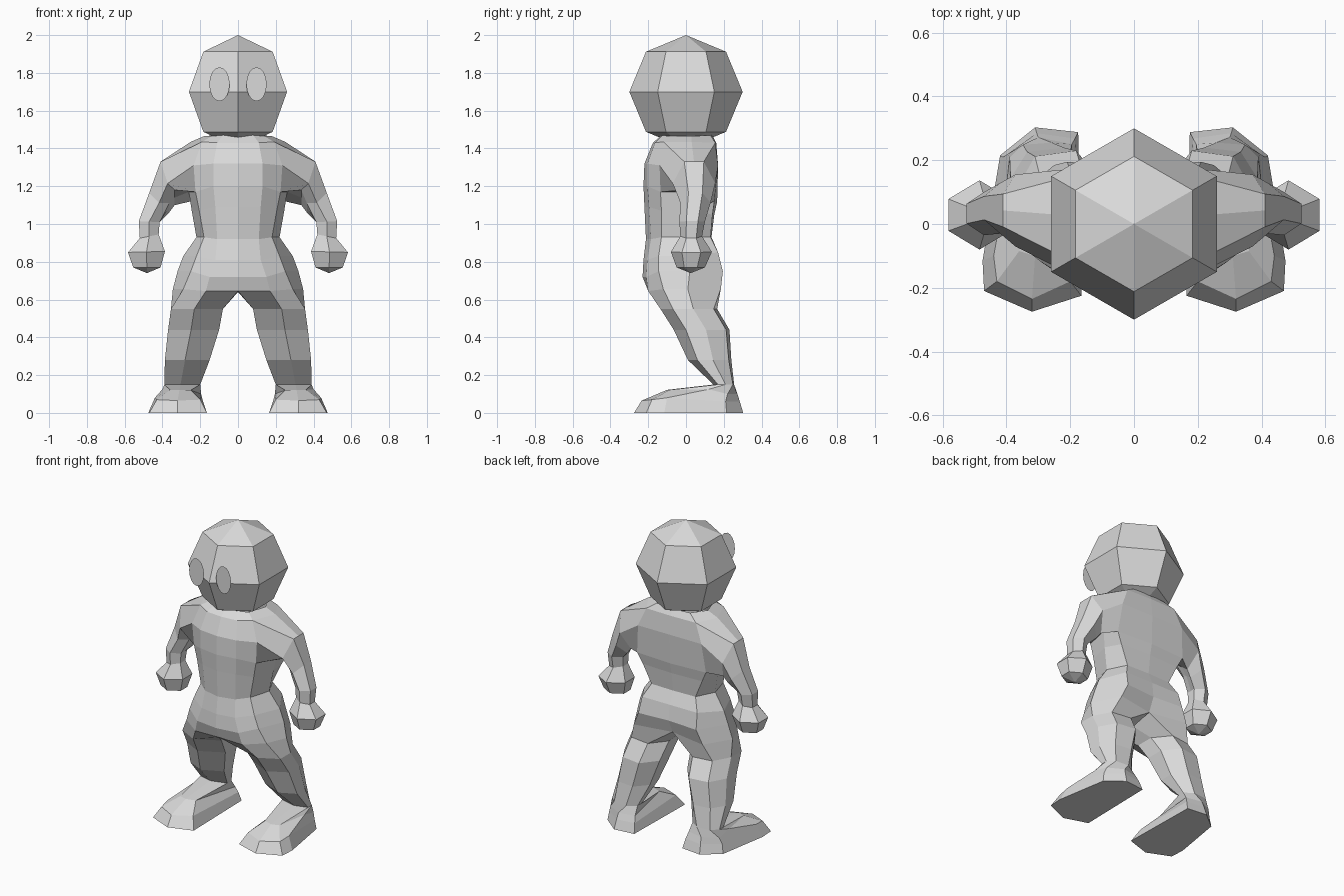
import bpy, bmesh, math

if "Cube" in bpy.data.objects:
    bpy.data.objects.remove(bpy.data.objects["Cube"])

grey = bpy.data.materials.new("plain grey")
grey.diffuse_color = (0.7, 0.7, 0.7, 1)
grey.use_nodes = True
grey.node_tree.nodes["Principled BSDF"].inputs["Base Color"].default_value = grey.diffuse_color


def finish(name, bm, mirror=False):
    bmesh.ops.recalc_face_normals(bm, faces=bm.faces)
    me = bpy.data.meshes.new(name)
    bm.to_mesh(me)
    bm.free()
    me.materials.append(grey)
    ob = bpy.data.objects.new(name, me)
    bpy.context.collection.objects.link(ob)
    if mirror:
        ob.modifiers.new("mirror", 'MIRROR')
    return ob


def skin(bm, rings):
    """Bridge closed rings of vertices; a one-vertex ring is a tip."""
    for a, b in zip(rings, rings[1:]):
        n = max(len(a), len(b))
        for i in range(n):
            j = (i + 1) % n
            if len(a) == 1:
                bm.faces.new((a[0], b[i], b[j]))
            elif len(b) == 1:
                bm.faces.new((a[i], a[j], b[0]))
            else:
                bm.faces.new((a[i], a[j], b[j], b[i]))


def verts(bm, pts):
    return [bm.verts.new(p) for p in pts]


# head: six-sided faceted ball
def head_ring(r, z):
    return [(r * math.sin(k * math.pi / 3), -r * math.cos(k * math.pi / 3), z) for k in range(6)]


bm = bmesh.new()
skin(bm, [verts(bm, r) for r in ([(0, 0, 1.40)], head_ring(.212, 1.488), head_ring(.3, 1.70),
                                 head_ring(.212, 1.912), [(0, 0, 2.0)])])
finish("head", bm)

# eyes: flat upright ovals
bm = bmesh.new()
bm.faces.new(verts(bm, [(.098 + .054 * math.cos(t * math.pi / 8), -.29,
                         1.74 + .09 * math.sin(t * math.pi / 8)) for t in range(16)]))
finish("eyes", bm, True)

# body: one half, mirrored. Torso rows are (front z, side z, back z) and plan points
body = bmesh.new()
rows = [
    ((1.47, 1.465, 1.47), [(0, -.13), (.08, -.125), (.14, -.09), (.18, .03), (.12, .13), (0, .14)]),
    ((1.43, 1.435, 1.43), [(0, -.175), (.11, -.165), (.19, -.12), (.25, .03), (.18, .155), (0, .16)]),
    ((1.32, 1.31, 1.31), [(0, -.22), (.13, -.205), (.235, -.14), (.30, .03), (.23, .17), (0, .17)]),
    ((1.20, 1.17, 1.12), [(0, -.225), (.13, -.205), (.225, -.135), (.26, .03), (.25, .15), (0, .165)]),
    ((1.09, 1.07, 1.05), [(0, -.22), (.12, -.195), (.205, -.13), (.245, .02), (.215, .14), (0, .15)]),
    ((.92, .93, .93), [(0, -.212), (.11, -.185), (.18, -.13), (.22, .01), (.16, .13), (0, .135)]),
    ((.81, .83, .85), [(0, -.225), (.12, -.205), (.22, -.145), (.29, .02), (.20, .17), (0, .17)]),
    ((.72, .75, .75), [(0, -.23), (.15, -.21), (.25, -.145), (.32, .02), (.21, .195), (0, .18)]),
    ((.645, .655, .66), [(0, -.195), (.17, -.20), (.29, -.12), (.345, .01), (.25, .185), (0, .14)]),
]
grid = [verts(body, [(x, y, zs[i // 2]) for i, (x, y) in enumerate(pts)]) for zs, pts in rows]
for r in range(len(grid) - 1):
    for c in range(5):
        if r in (1, 2) and c in (2, 3):
            continue  # arm opening
        body.faces.new((grid[r][c], grid[r][c + 1], grid[r + 1][c + 1], grid[r + 1][c]))

# section shapes as (across, depth) fractions
LEG = [(0, .26), (.55, 0), (1, .22), (1, .58), (.78, .94), (.3, 1), (0, .66)]
ARM = [(1, .27), (1, .5), (1, .73), (.5, 1), (0, .73), (0, .5), (0, .27), (.5, 0)]


def section(inner, outer, y0, y1, shape=ARM, lift=0):
    """Place a section between inner and outer (x, z); lift raises its inner front corner."""
    (xi, zi), (xo, zo) = inner, outer
    pts = [(xi + (xo - xi) * u, y0 + (y1 - y0) * v, zi + (zo - zi) * u) for u, v in shape]
    for k, share in ((5, .5), (6, 1)):
        x, y, z = pts[k]
        pts[k] = (x, y, z + lift * share)
    return verts(body, pts)


# leg grown from the hip row and a crotch point: thigh, knee, calf, ankle
leg = [(.08, .355, -.135, .165, .55), (.10, .37, -.065, .23, .44),
       (.15, .387, .01, .24, .28), (.20, .39, .145, .255, .15)]
leg_rings = [grid[-1] + verts(body, [(0, -.02, .64)])]
leg_rings += [section((a, z), (b, z), y0, y1, LEG) for a, b, y0, y1, z in leg]

# foot: instep, rim, sole
foot = [
    [(.25, -.08, .12), (.31, -.1, .122), (.36, -.085, .122), (.40, .12, .125),
     (.395, .22, .10), (.30, .272, .10), (.195, .25, .10)],
    [(.20, -.18, .07), (.32, -.235, .065), (.43, -.18, .07), (.44, -.1, .08),
     (.41, .21, .06), (.305, .285, .06), (.185, .268, .06)],
    [(.165, -.225, 0), (.32, -.275, 0), (.47, -.21, 0), (.475, -.115, 0),
     (.42, .215, 0), (.31, .303, 0), (.175, .288, 0)]]
leg_rings += [verts(body, r) for r in foot]
skin(body, leg_rings)
body.faces.new(leg_rings[-1])

# arm grown from the opening: shoulder, elbow, wrist, faceted fist
b, c, d = grid[1:4]
skin(body, [
    [b[2], b[3], b[4], c[4], d[4], d[3], d[2], c[2]],
    section((.335, 1.10), (.41, 1.33), -.07, .155, ARM, .08),
    section((.365, 1.06), (.47, 1.165), -.03, .13, ARM, .05),
    section((.415, 1.01), (.525, 1.015), -.035, .1),
    section((.42, .945), (.52, .925), -.03, .085),
    section((.387, .855), (.582, .85), -.08, .137),
    section((.41, .77), (.555, .77), -.05, .10),
    verts(body, [(.482, .025, .74)])])
finish("body", body, True)
